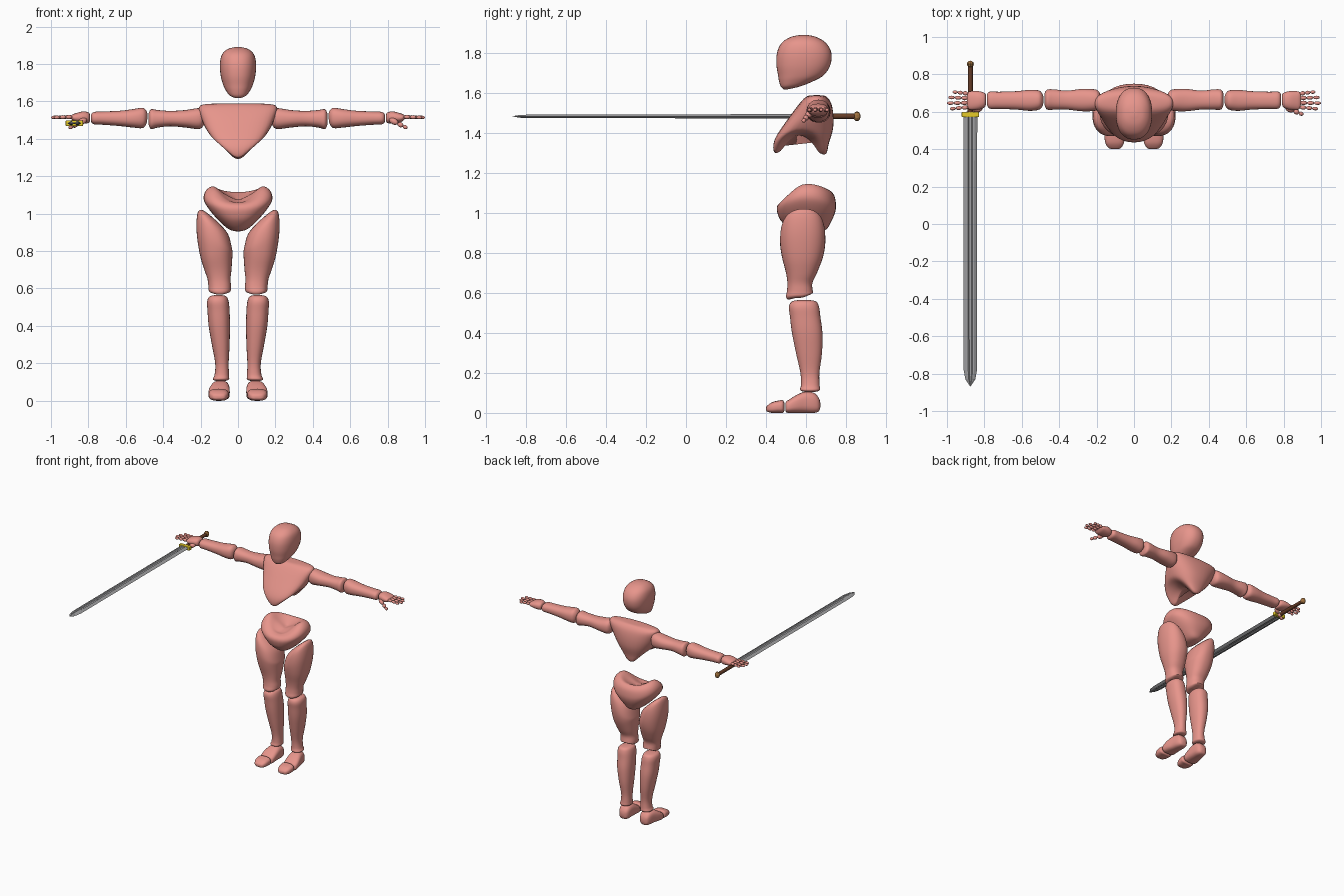
import bpy, bmesh
from math import cos, sin, pi, copysign
from mathutils import Vector, Matrix


def material(name, rgb):
    m = bpy.data.materials.new(name)
    m.diffuse_color = (*rgb, 1)
    return m


SKIN = material("skin", (0.80, 0.30, 0.26))
GOLD = material("gold", (0.80, 0.60, 0.02))
LEATHER = material("leather", (0.13, 0.045, 0.02))
BRONZE = material("bronze", (0.36, 0.17, 0.05))
STEEL = material("steel", (0.36, 0.36, 0.37))


def finish(bm, name, mat, smooth=True, mirror=False):
    bmesh.ops.recalc_face_normals(bm, faces=bm.faces)
    me = bpy.data.meshes.new(name)
    bm.to_mesh(me)
    bm.free()
    me.materials.append(mat)
    for p in me.polygons:
        p.use_smooth = smooth
    ob = bpy.data.objects.new(name, me)
    bpy.context.collection.objects.link(ob)
    if mirror:
        mod = ob.modifiers.new("mirror", 'MIRROR')
        mod.use_mirror_merge = False
    return ob


def curve_rows(rows, steps):
    """Smooth interpolation through rows of numbers."""
    out = []
    for i in range(len(rows) - 1):
        p = [rows[max(i - 1, 0)], rows[i], rows[i + 1], rows[min(i + 2, len(rows) - 1)]]
        for k in range(steps):
            t = k / steps
            out.append([b + 0.5 * t * (c - a + t * (2*a - 5*b + 4*c - d + t * (3*(b - c) + d - a)))
                        for a, b, c, d in zip(*p)])
    return out + [list(rows[-1])]


def loft(name, axis, rows, mirror=False, power=2.3, bend=None, sides=36, steps=4):
    """Rows: position (or front, side, back positions), u0, u1, v0, v1."""
    flat = [(r[0] if isinstance(r[0], tuple) else (r[0],) * 3) + tuple(r[1:]) for r in rows]
    bm = bmesh.new()
    rings = []
    for pf, ps, pb, u0, u1, v0, v1 in curve_rows(flat, steps):
        ring = []
        for k in range(sides):
            c, s = cos(2 * pi * k / sides), sin(2 * pi * k / sides)
            c, s = (copysign(abs(q) ** (2 / power), q) for q in (c, s))
            u, v = (u0 + u1 + c * (u1 - u0)) / 2, (v0 + v1 + s * (v1 - v0)) / 2
            p = ps + ((pf if s < 0 else pb) - ps) * s * s
            co = {'x': (p, u, v), 'y': (u, p, v), 'z': (u, v, p)}[axis]
            ring.append(bm.verts.new(bend(*co) if bend else co))
        rings.append(ring)
    for a, b in zip(rings, rings[1:]):
        for k in range(sides):
            j = (k + 1) % sides
            bm.faces.new((a[k], a[j], b[j], b[k]))
    bm.faces.new(rings[0])
    bm.faces.new(rings[-1])
    return finish(bm, name, SKIN, True, mirror)


def bean(bm, a, b, r):
    """Ellipsoid finger segment from a to b."""
    a, b = Vector(a), Vector(b)
    d = b - a
    m = (Matrix.Translation((a + b) / 2) @ d.to_track_quat('Z', 'Y').to_matrix().to_4x4()
         @ Matrix.Diagonal((r, r, d.length / 2, 1)))
    bmesh.ops.create_uvsphere(bm, u_segments=12, v_segments=8, radius=1, matrix=m)


# head
loft("head", 'z', [
    (1.618, -.015, .015, .488, .508), (1.632, -.045, .045, .474, .57),
    (1.66, -.066, .066, .465, .64), (1.69, -.08, .08, .46, .69),
    (1.74, -.093, .093, .452, .722), (1.80, -.097, .097, .455, .727),
    (1.85, -.086, .086, .478, .70), (1.88, -.055, .055, .525, .65), (1.89, -.015, .015, .575, .605)])

# chest with an arched underside
loft("chest", 'z', [
    (1.588, -.02, .02, .64, .67), ((1.583, 1.587, 1.583), -.15, .15, .605, .70),
    ((1.55, 1.57, 1.55), -.208, .208, .57, .725), ((1.47, 1.50, 1.49), -.192, .192, .51, .737),
    ((1.39, 1.44, 1.42), -.163, .163, .455, .735), ((1.34, 1.41, 1.35), -.135, .135, .437, .715),
    ((1.302, 1.395, 1.295), -.08, .08, .442, .70), ((1.305, 1.388, 1.302), -.03, .03, .467, .665),
    ((1.33, 1.388, 1.33), -.003, .003, .49, .65)])

# pelvis with a saddle-shaped top
loft("pelvis", 'z', [
    (.905, -.01, .01, .58, .65), (.917, -.05, .05, .525, .70),
    ((.96, .965, .955), -.105, .105, .475, .725), ((1.0, 1.03, 1.0), -.16, .16, .457, .745),
    ((1.03, 1.08, 1.04), -.184, .184, .455, .75), ((1.05, 1.125, 1.09), -.17, .17, .47, .74),
    ((1.06, 1.145, 1.115), -.13, .13, .50, .71), ((1.06, 1.105, 1.10), -.07, .07, .53, .67),
    (1.075, -.01, .01, .58, .62)])


# legs
def slope(x, y, z):
    t = min(max((z - .74) / .2, 0), 1)
    return x, y, z + (-x - .13) * .9 * t * t * (3 - 2 * t)


loft("thigh", 'z', [
    (.975, -.14, -.11, .57, .61), (.965, -.19, -.06, .515, .665),
    (.93, -.215, -.04, .48, .69), (.86, -.222, -.03, .47, .697),
    (.78, -.205, -.03, .48, .685), (.70, -.18, -.035, .50, .655),
    (.65, -.163, -.04, .507, .632), (.61, -.158, -.037, .505, .634),
    ((.58, .585, .60), -.155, -.04, .50, .635), ((.567, .575, .59), -.135, -.06, .515, .615),
    (.58, -.11, -.09, .56, .58)], True, bend=slope)

loft("shin", 'z', [
    (.565, -.12, -.09, .57, .61), (.557, -.152, -.062, .53, .65),
    (.53, -.165, -.05, .515, .665), (.48, -.163, -.045, .52, .672),
    (.40, -.157, -.043, .53, .682), (.30, -.14, -.045, .55, .68),
    (.20, -.122, -.05, .572, .667), (.14, -.125, -.048, .575, .668),
    (.115, -.134, -.048, .57, .67), (.106, -.12, -.065, .59, .65), (.106, -.10, -.085, .61, .63)], True)

loft("foot", 'y', [
    (.497, -.11, -.09, .02, .04), (.50, -.148, -.055, .004, .056),
    (.515, -.158, -.046, 0, .066), (.55, -.156, -.044, 0, .088),
    (.595, -.145, -.045, 0, .106), (.64, -.135, -.048, 0, .10),
    (.664, -.122, -.06, .008, .075), (.672, -.10, -.08, .03, .05)], True, 2.8)

loft("toes", 'y', [
    (.40, -.11, -.09, .015, .025), (.406, -.135, -.07, .006, .036),
    (.43, -.152, -.055, 0, .053), (.46, -.157, -.05, 0, .061),
    (.484, -.153, -.051, 0, .063), (.492, -.13, -.07, .012, .05)], True, 2.8)

# arms
loft("upper_arm", 'x', [
    (-.175, .65, .675, 1.50, 1.525), (-.185, .62, .705, 1.47, 1.553),
    (-.21, .605, .72, 1.452, 1.564), (-.28, .603, .722, 1.46, 1.554),
    (-.36, .612, .713, 1.467, 1.549), (-.43, .611, .72, 1.46, 1.554),
    (-.465, .612, .718, 1.452, 1.558), (-.478, .635, .70, 1.475, 1.535)], True)

loft("forearm", 'x', [
    (-.484, .65, .68, 1.51, 1.535), (-.492, .625, .70, 1.475, 1.553),
    (-.512, .61, .715, 1.457, 1.566), (-.56, .605, .717, 1.46, 1.559),
    (-.63, .612, .71, 1.468, 1.55), (-.72, .615, .707, 1.475, 1.546),
    (-.772, .617, .707, 1.478, 1.543), (-.787, .64, .69, 1.495, 1.525)], True)

loft("palm", 'x', [
    (-.79, .65, .68, 1.505, 1.52), (-.798, .625, .70, 1.485, 1.54),
    (-.83, .612, .71, 1.483, 1.546), (-.87, .61, .71, 1.49, 1.536),
    (-.886, .618, .705, 1.50, 1.529), (-.893, .64, .69, 1.508, 1.522)], True)

# fingers and thumb
bm = bmesh.new()
for y, dy, tip in ((.624, -.008, -.985), (.648, -.002, -1.0), (.673, .004, -.993), (.697, .010, -.970)):
    base = Vector((-.887, y, 1.517))
    step = (Vector((tip, y + dy, 1.514)) - base) / 3
    for i in range(3):
        bean(bm, base + step * i, base + step * (i + 1.03 * (i < 2) + (i == 2)), .0115 - .001 * i)
path = [(-.81, .625, 1.505), (-.855, .605, 1.482), (-.882, .594, 1.468), (-.905, .585, 1.457)]
for i in range(3):
    bean(bm, path[i], path[i + 1], .017 - .003 * i)
finish(bm, "fingers", SKIN, True, True)

# sword blade with a fuller on each side
SX, SZ = -.875, 1.483
half = [(.037, 0), (.021, .011), (.012, .011), (.006, .005)]
top = half + [(-x, z) for x, z in reversed(half)]
profile = top + [(x, -z) for x, z in reversed(top[1:-1])]
bm = bmesh.new()
rings = [[bm.verts.new((SX + x * w, y, SZ + z * h)) for x, z in profile]
         for y, w, h in ((.575, 1, 1), (-.78, .97, .75), (-.83, .72, .65), (-.868, .03, .05))]
n = len(profile)
for a, b in zip(rings, rings[1:]):
    for k in range(n):
        bm.faces.new((a[k], a[(k + 1) % n], b[(k + 1) % n], b[k]))
bm.faces.new(rings[0])
bm.faces.new(rings[-1])
finish(bm, "sword_blade", STEEL, False)

# sword guard
bm = bmesh.new()
bmesh.ops.create_cube(bm, size=1, matrix=Matrix.Translation((SX, .585, SZ)) @ Matrix.Diagonal((.094, .028, .03, 1)))
bmesh.ops.bevel(bm, geom=bm.edges[:], offset=.005, segments=2, affect='EDGES', profile=.5)
finish(bm, "sword_guard", GOLD, False)

# sword grip
turn = Matrix.Rotation(pi / 2, 4, 'X')
bm = bmesh.new()
bmesh.ops.create_cone(bm, cap_ends=True, segments=16, radius1=.013, radius2=.014, depth=.255,
                      matrix=Matrix.Translation((SX, .7225, SZ)) @ turn)
finish(bm, "sword_grip", LEATHER)
bpy.context.view_layer.objects.active = bpy.data.objects["sword_grip"]
bpy.data.objects["sword_grip"].select_set(True)
bpy.ops.object.shade_smooth_by_angle()

# sword pommel
bm = bmesh.new()
bmesh.ops.create_uvsphere(bm, u_segments=10, v_segments=6, radius=1,
                          matrix=Matrix.Translation((SX, .855, SZ)) @ Matrix.Diagonal((.02, .018, .025, 1)) @ turn)
finish(bm, "sword_pommel", BRONZE, False)
